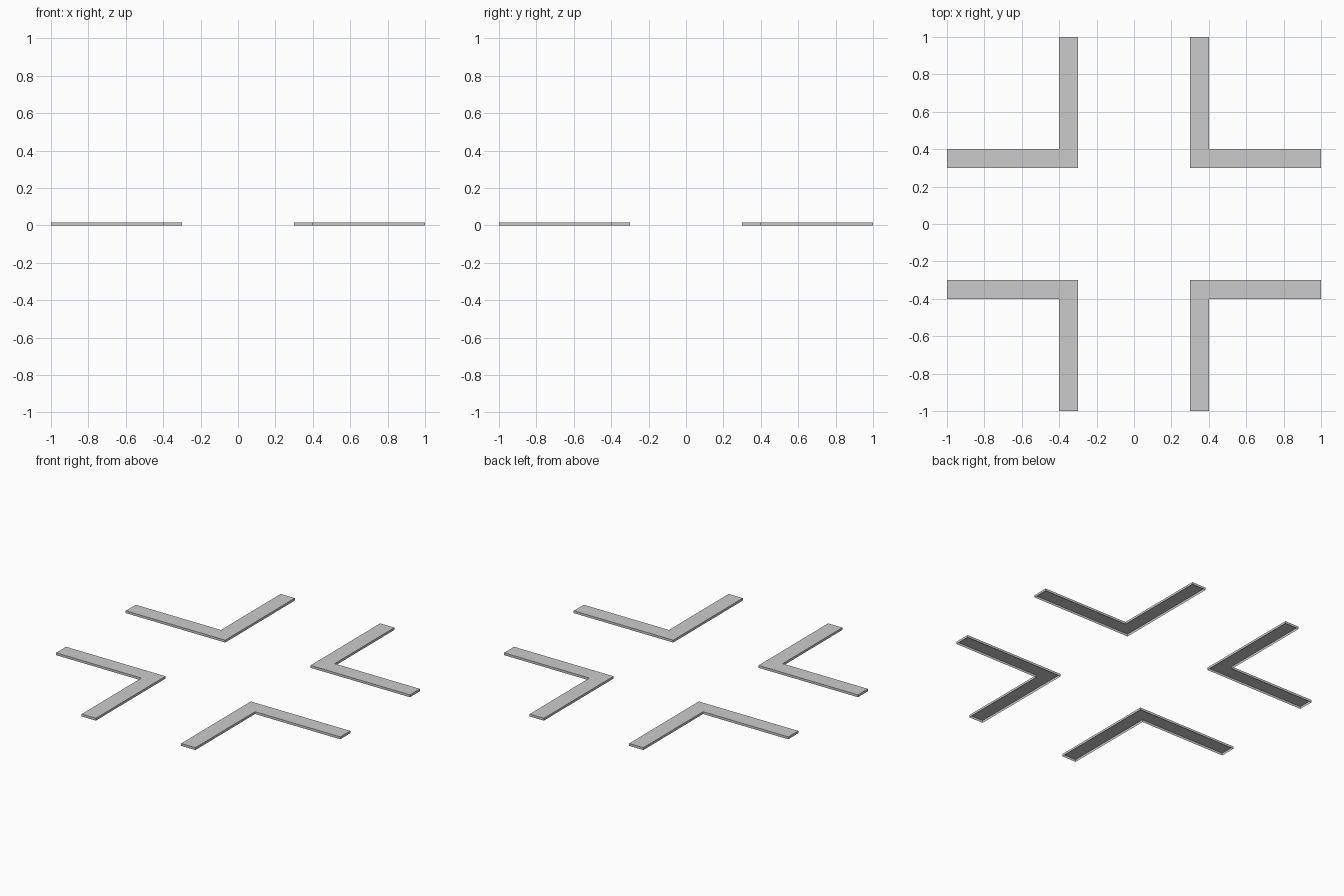
import bpy

if "Cube" in bpy.data.objects:
    bpy.data.objects.remove(bpy.data.objects["Cube"])

H = 0.015          # kerb height
IN, OUT = 0.3, 0.4  # kerb band
SEG = 0.2          # kerb stone length


def stone(name, x0, x1, y0, y1, walls, sx, sy):
    """Open-bottomed kerb stone: top plus the exposed walls only."""
    c = [(x0, y0), (x1, y0), (x1, y1), (x0, y1)]
    verts = [(x * sx, y * sy, z) for z in (0, H) for x, y in c]
    side = {"-y": (0, 1, 5, 4), "+x": (1, 2, 6, 5),
            "+y": (2, 3, 7, 6), "-x": (3, 0, 4, 7)}
    faces = [(4, 5, 6, 7)] + [side[w] for w in walls]
    if sx * sy < 0:  # mirrored quadrants need flipped winding
        faces = [f[::-1] for f in faces]
    mesh = bpy.data.meshes.new(name)
    mesh.from_pydata(verts, [], faces)
    mesh.update()
    ob = bpy.data.objects.new(name, mesh)
    bpy.context.collection.objects.link(ob)


# Four corners of the crossing, each an L of kerb stones
for sx, side_name in ((-1, "left"), (1, "right")):
    for sy, end_name in ((-1, "front"), (1, "back")):
        tag = f"{end_name}_{side_name}"
        stone(f"kerb_corner_{tag}", IN, OUT, IN, OUT, ["-x", "-y"], sx, sy)
        for i in range(3):
            a = OUT + i * SEG
            b = a + SEG
            last = i == 2
            stone(f"kerb_x_{tag}_{i + 1}", a, b, IN, OUT,
                  ["-y", "+y"] + ["+x"] * last, sx, sy)
            stone(f"kerb_y_{tag}_{i + 1}", IN, OUT, a, b,
                  ["-x", "+x"] + ["+y"] * last, sx, sy)
